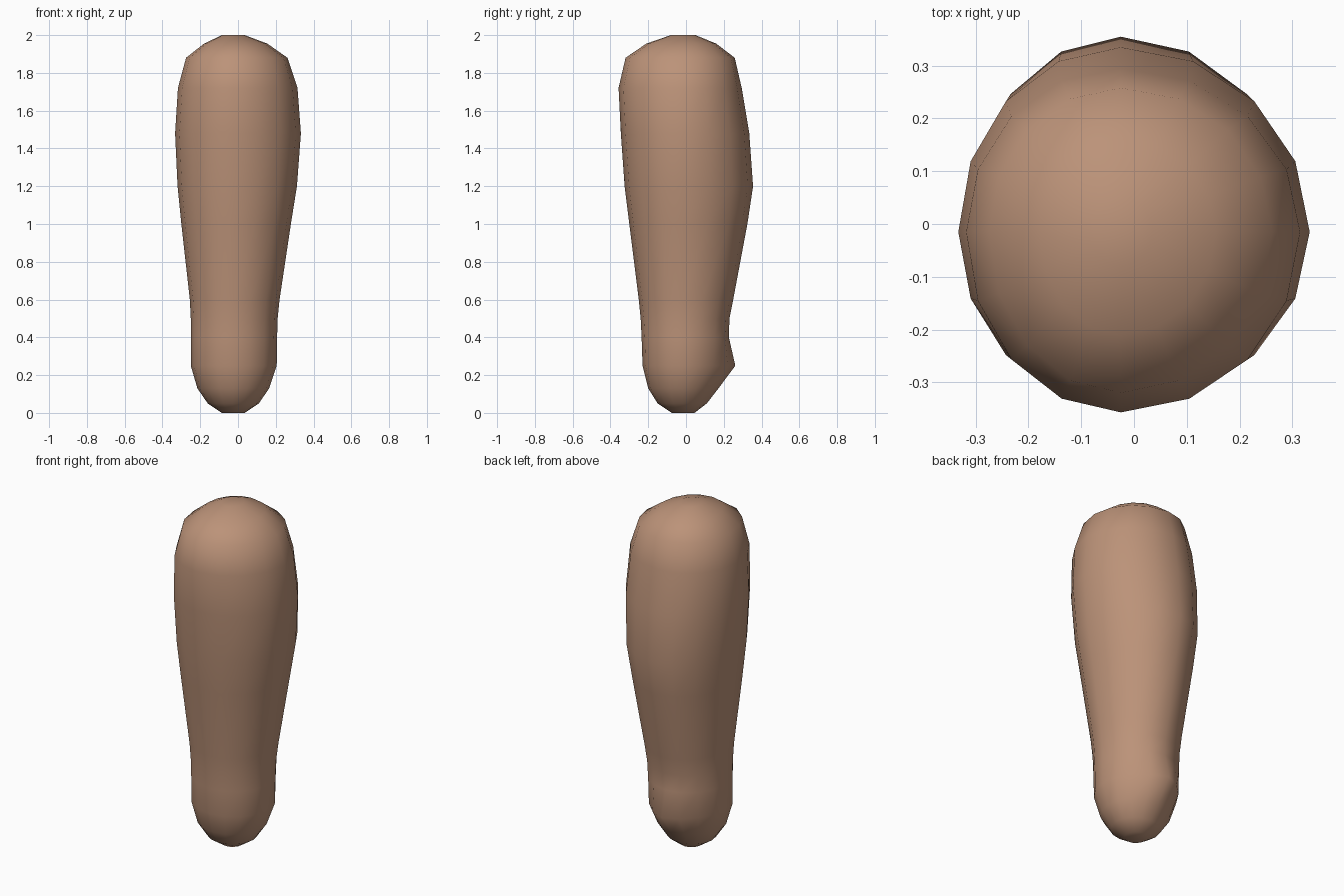
import bpy, bmesh
from math import cos, sin, tau

if "Cube" in bpy.data.objects:
    bpy.data.objects.remove(bpy.data.objects["Cube"])

SIDES = 16
CX, CY = -0.025, -0.015

# cross-sections: z, x min, x max, y min, y max
RINGS = [
    (0.00, -0.085, 0.035, -0.075, 0.045),
    (0.05, -0.16, 0.11, -0.15, 0.11),
    (0.13, -0.215, 0.165, -0.20, 0.16),
    (0.25, -0.25, 0.205, -0.23, 0.215),
    (0.40, -0.25, 0.207, -0.235, 0.222),
    (0.50, -0.25, 0.21, -0.24, 0.23),
    (0.60, -0.255, 0.22, -0.25, 0.25),
    (1.00, -0.30, 0.28, -0.30, 0.325),
    (1.20, -0.32, 0.312, -0.325, 0.355),
    (1.48, -0.333, 0.333, -0.345, 0.335),
    (1.72, -0.318, 0.315, -0.357, 0.295),
    (1.88, -0.275, 0.262, -0.32, 0.258),
    (1.955, -0.18, 0.155, -0.21, 0.16),
    (2.00, -0.085, 0.035, -0.08, 0.05),
]
# small heel bump at the back: ring index -> outward push of the rear vertex
HEEL = {2: 0.012, 3: 0.046, 4: 0.005}

bm = bmesh.new()
loops = []
for r, (z, x0, x1, y0, y1) in enumerate(RINGS):
    loop = []
    for i in range(SIDES):
        c, s = cos(tau * i / SIDES), sin(tau * i / SIDES)
        x = CX + c * (x1 - CX if c > 0 else CX - x0)
        y = CY + s * (y1 - CY if s > 0 else CY - y0)
        y += HEEL.get(r, 0) * max(0, 1 - abs(i - SIDES // 4) / 2)
        loop.append(bm.verts.new((x, y, z)))
    loops.append(loop)

# skin between rings, and rounded end caps
for a, b in zip(loops, loops[1:]):
    for i in range(SIDES):
        j = (i + 1) % SIDES
        bm.faces.new((a[i], a[j], b[j], b[i]))
bm.faces.new(loops[0][::-1])
bm.faces.new(loops[-1])
for f in bm.faces:
    f.smooth = True

mesh = bpy.data.meshes.new("lower_limb")
bm.to_mesh(mesh)
bm.free()
limb = bpy.data.objects.new("lower_limb", mesh)
bpy.context.collection.objects.link(limb)

mat = bpy.data.materials.new("tan_skin")
mat.diffuse_color = (0.50, 0.29, 0.19, 1)
mat.use_nodes = True
mat.node_tree.nodes["Principled BSDF"].inputs["Base Color"].default_value = mat.diffuse_color
mesh.materials.append(mat)
